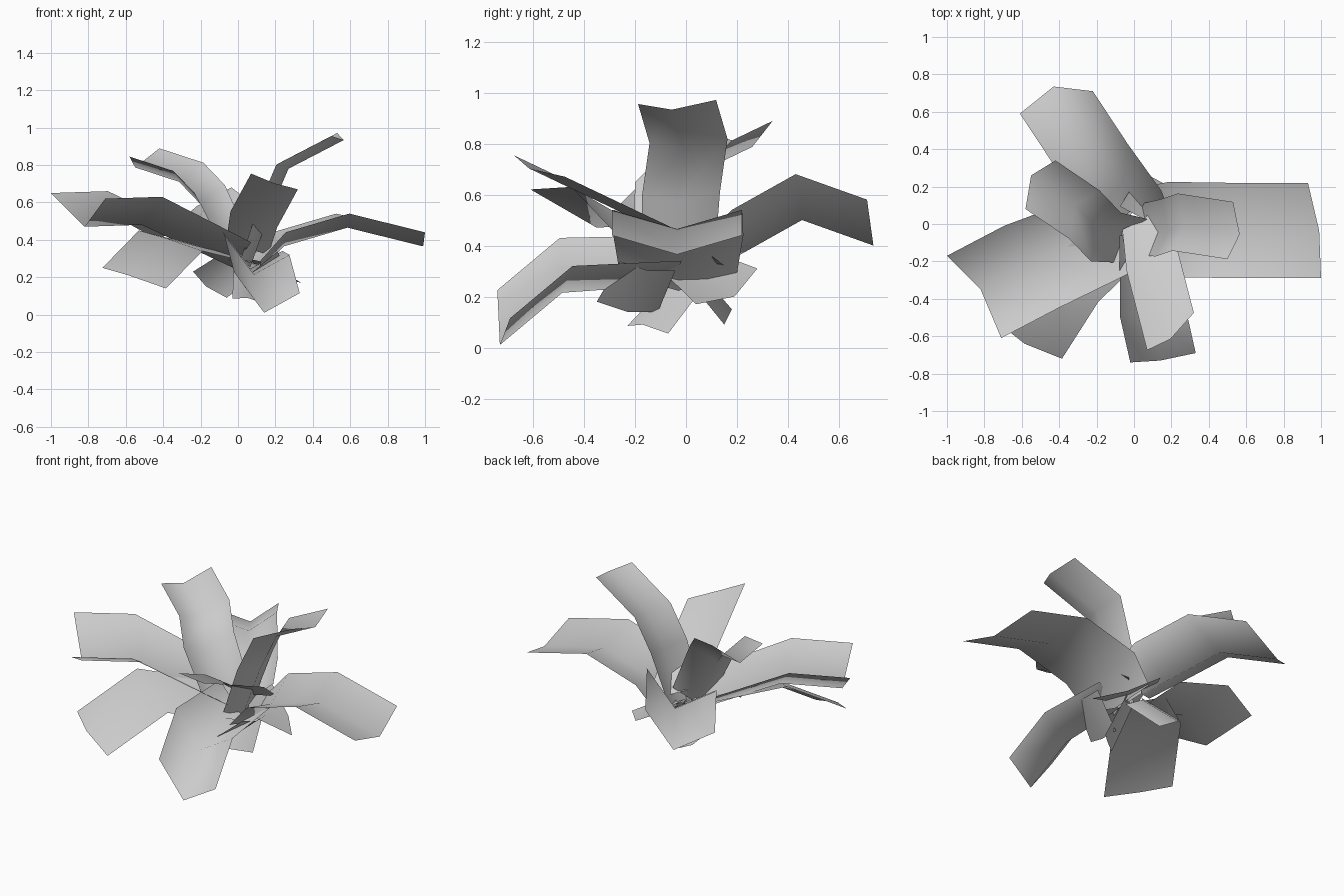
import bpy
import bmesh
from mathutils import Vector

# Remove the default cube
default_cube = bpy.data.objects.get("Cube")
if default_cube:
    bpy.data.objects.remove(default_cube, do_unlink=True)

# Single flat leaf colour
LEAF_GREY = (0.6, 0.6, 0.6, 1.0)
leaf_material = bpy.data.materials.new("light_grey_leaf")
leaf_material.use_nodes = True
leaf_material.diffuse_color = LEAF_GREY
leaf_shader = leaf_material.node_tree.nodes["Principled BSDF"]
leaf_shader.inputs["Base Color"].default_value = LEAF_GREY
leaf_shader.inputs["Roughness"].default_value = 0.8


def make_leaf(name, path, side, crease, root_taper=0.9):
    """Folded ribbon: centre path from root to tip, half-width vector,
    and the offset of the middle rib from the line between both edges."""
    side = Vector(side)
    crease = Vector(crease)
    mesh_builder = bmesh.new()
    previous_row = None
    for station, point in enumerate(path):
        centre = Vector(point)
        scale = root_taper if station == 0 else 1.0
        row = [
            mesh_builder.verts.new(centre - side * scale),
            mesh_builder.verts.new(centre + crease * scale),
            mesh_builder.verts.new(centre + side * scale),
        ]
        if previous_row:
            for half in range(len(row) - 1):
                mesh_builder.faces.new((
                    previous_row[half], previous_row[half + 1],
                    row[half + 1], row[half],
                ))
        previous_row = row

    # Upper surface of every leaf faces upward
    bmesh.ops.recalc_face_normals(mesh_builder, faces=mesh_builder.faces[:])
    mesh_builder.normal_update()
    if sum(face.normal.z for face in mesh_builder.faces) < 0:
        bmesh.ops.reverse_faces(mesh_builder, faces=mesh_builder.faces[:])
    for face in mesh_builder.faces:
        face.smooth = True

    mesh = bpy.data.meshes.new(name)
    mesh_builder.to_mesh(mesh)
    mesh_builder.free()
    mesh.materials.append(leaf_material)
    leaf = bpy.data.objects.new(name, mesh)
    bpy.context.collection.objects.link(leaf)
    return leaf


# Large leaves, each listed from root to tip
make_leaf(
    "long_left_leaf",
    path=[(.09, -.03, .29), (.22, -.03, .44), (.56, -.035, .54), (.965, -.035, .44)],
    side=(-.035, .255, 0), crease=(.025, 0, -.075),
)
make_leaf(
    "upright_left_leaf",
    path=[(.02, -.03, .28), (.13, -.02, .6), (.22, .01, .81), (.515, -.035, .963)],
    side=(.015, .153, .008), crease=(.05, -.02, -.03),
)
make_leaf(
    "back_leaf",
    path=[(.03, .03, .4), (-.05, .12, .5), (-.23, .37, .64), (-.415, .65, .54)],
    side=(.195, .06, .04), crease=(-.015, .085, -.14), root_taper=0.8,
)
make_leaf(
    "long_right_leaf",
    path=[(-.06, -.02, .4), (-.55, -.23, .645), (-.855, -.39, .635)],
    side=(-.145, .22, .015), crease=(.035, .04, -.165),
)
make_leaf(
    "drooping_right_leaf",
    path=[(-.02, -.02, .31), (-.36, -.32, .395), (-.555, -.625, .195)],
    side=(.17, -.095, -.055), crease=(-.03, -.015, .015),
)
make_leaf(
    "drooping_front_leaf",
    path=[(.08, -.04, .39), (.1, -.47, .375), (.155, -.715, .17)],
    side=(.175, .025, -.055), crease=(-.015, -.015, -.16),
)
make_leaf(
    "raised_front_leaf",
    path=[(.05, .06, .36), (.085, -.15, .51), (.195, -.575, .712)],
    side=(.125, .1, -.042), crease=(0, -.04, -.01),
)
make_leaf(
    "raised_right_leaf",
    path=[(.0, -.09, .36), (-.15, -.07, .67), (-.265, .05, .79), (-.5, .21, .867)],
    side=(.08, .13, .022), crease=(-.05, .05, -.08),
)

# Small leaves under the crown
make_leaf(
    "small_back_leaf",
    path=[(.03, .01, .33), (.19, .16, .24)],
    side=(-.15, .12, .07), crease=(.02, .03, -.04), root_taper=0.7,
)
make_leaf(
    "small_right_leaf",
    path=[(.02, .02, .28), (-.15, .12, .16)],
    side=(.09, .03, -.07), crease=(-.02, .06, -.01),
)
make_leaf(
    "small_front_leaf",
    path=[(.05, .02, .27), (.06, -.15, .07)],
    side=(.09, .08, -.015), crease=(-.01, -.02, .02), root_taper=0.8,
)
make_leaf(
    "small_lower_leaf",
    path=[(.22, -.15, .32), (.03, -.23, .16)],
    side=(.01, .12, -.02), crease=(.01, 0, -.02),
)
